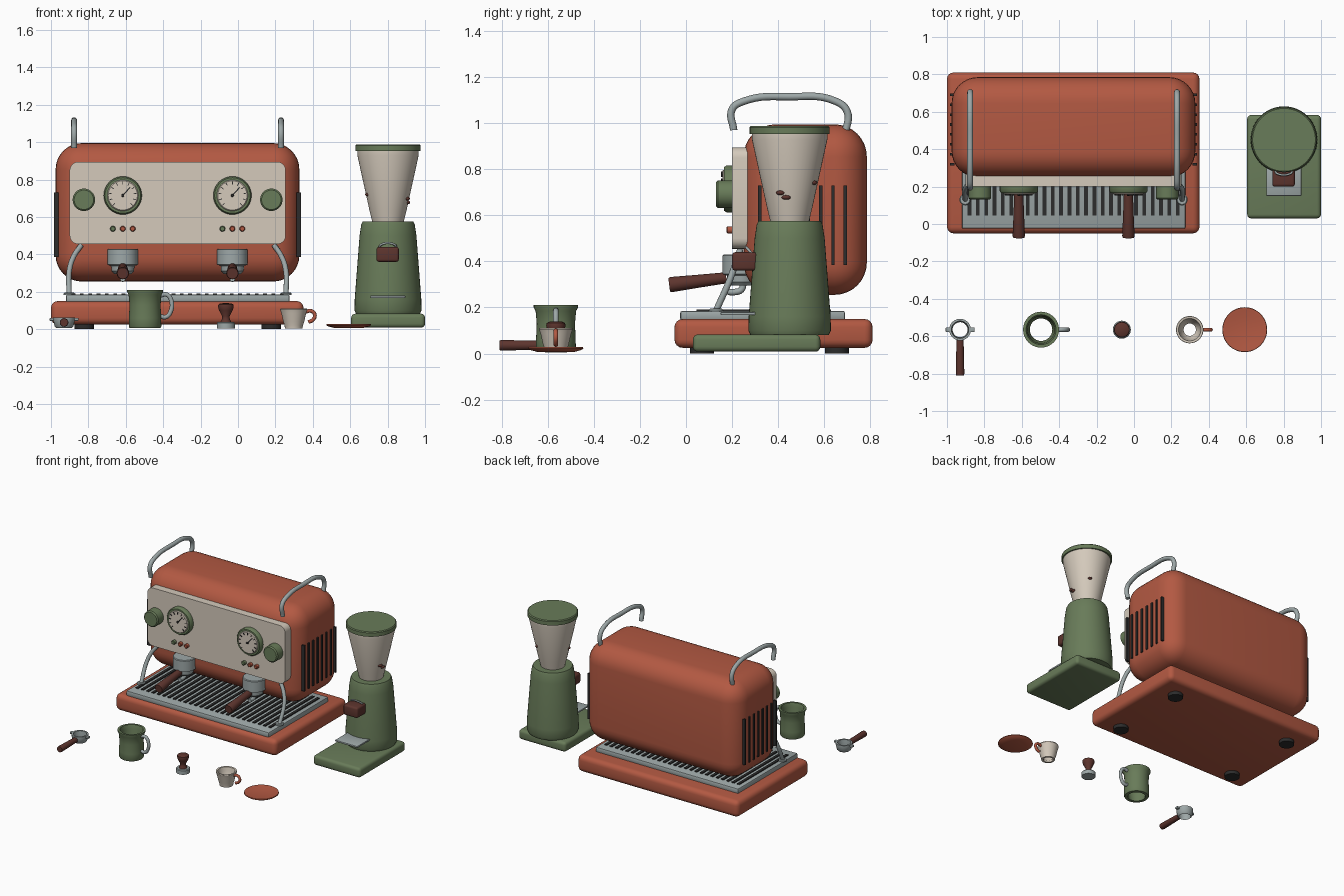
import bpy, bmesh, math
from mathutils import Matrix, Vector

if "Cube" in bpy.data.objects:
    bpy.data.objects.remove(bpy.data.objects["Cube"])


def mat(name, c):
    m = bpy.data.materials.new(name)
    m.diffuse_color = (*c, 1)
    m.use_nodes = True
    m.node_tree.nodes["Principled BSDF"].inputs["Base Color"].default_value = m.diffuse_color
    return m


RED = mat("red", (0.45, 0.10, 0.055))
GREEN = mat("green", (0.14, 0.2, 0.1))
CREAM = mat("cream", (0.66, 0.59, 0.5))
BROWN = mat("brown", (0.11, 0.035, 0.027))
DARK = mat("dark", (0.025, 0.025, 0.025))
STEEL = mat("steel", (0.34, 0.39, 0.39))


def smooth(ob, angle=35):
    bpy.ops.object.select_all(action='DESELECT')
    ob.select_set(True)
    bpy.context.view_layer.objects.active = ob
    bpy.ops.object.shade_smooth_by_angle(angle=math.radians(angle))


def finish(bm, name, m):
    bmesh.ops.recalc_face_normals(bm, faces=bm.faces)
    me = bpy.data.meshes.new(name)
    bm.to_mesh(me)
    bm.free()
    me.materials.append(m)
    ob = bpy.data.objects.new(name, me)
    bpy.context.collection.objects.link(ob)
    smooth(ob)
    return ob


def box(name, lo, hi, m, r=0, seg=4, axis=None, rot=None):
    """Box between two corners, bevelled on all edges or only those along one axis."""
    lo, hi = Vector(lo), Vector(hi)
    bm = bmesh.new()
    bmesh.ops.create_cube(bm, size=1)
    bmesh.ops.scale(bm, vec=hi - lo, verts=bm.verts)
    if r:
        edges = [e for e in bm.edges if axis is None
                 or abs((e.verts[0].co - e.verts[1].co).normalized()[axis]) > 0.9]
        bmesh.ops.bevel(bm, geom=edges, offset=r, segments=seg, profile=0.5, affect='EDGES')
    ob_m = Matrix.Translation((lo + hi) / 2)
    if rot is not None:
        ob_m = ob_m @ Matrix.Rotation(rot, 4, 'Y')
    bm.transform(ob_m)
    return finish(bm, name, m)


def lathe(name, prof, loc, m, tilt=0, n=40):
    """Spin (radius, height) points round z, then tilt about x (90 degrees faces the front)."""
    bm = bmesh.new()
    rings = [[bm.verts.new((r * math.cos(2 * math.pi * i / n), r * math.sin(2 * math.pi * i / n), z))
              for i in range(n)] for r, z in prof]
    for a, b in zip(rings, rings[1:]):
        for i in range(n):
            j = (i + 1) % n
            bm.faces.new((a[i], a[j], b[j], b[i]))
    bmesh.ops.remove_doubles(bm, verts=bm.verts, dist=1e-5)
    bm.transform(Matrix.Translation(loc) @ Matrix.Rotation(math.radians(tilt), 4, 'X'))
    return finish(bm, name, m)


def disc(name, r, h, loc, m, tilt=0, c=0.005, n=40):
    return lathe(name, [(0, 0), (r, 0), (r, h - c), (r - c, h), (0, h)], loc, m, tilt, n)


def tube(name, pts, r, m):
    cu = bpy.data.curves.new(name, 'CURVE')
    cu.dimensions = '3D'
    cu.bevel_depth, cu.bevel_resolution, cu.resolution_u = r, 4, 8
    cu.use_fill_caps = True
    sp = cu.splines.new('BEZIER')
    sp.bezier_points.add(len(pts) - 1)
    for bp, p in zip(sp.bezier_points, pts):
        bp.co = p
        bp.handle_left_type = bp.handle_right_type = 'AUTO'
    cu.materials.append(m)
    ob = bpy.data.objects.new(name, cu)
    bpy.context.collection.objects.link(ob)
    bpy.ops.object.select_all(action='DESELECT')
    ob.select_set(True)
    bpy.context.view_layer.objects.active = ob
    bpy.ops.object.convert(target='MESH')
    smooth(bpy.context.object, 50)


CX = -0.323  # machine centre line

# Machine base, feet, drip tray
box("machine_base", (-1, -0.05, 0.025), (0.35, 0.81, 0.15), RED, 0.035)
for sx in (-1, 1):
    for y in (0.07, 0.655):
        disc("foot", 0.052, 0.035, (CX + sx * 0.5, y, 0), DARK)
box("drip_tray", (-0.92, -0.025, 0.145), (0.275, 0.69, 0.185), STEEL, 0.008, 2)
for i in range(26):
    x = CX + (i - 12.5) * 0.0445
    box("tray_slot", (x - 0.01, 0.045, 0.18), (x + 0.01, 0.63, 0.192), DARK)

# Machine body, side vents, front panel
box("machine_body", (-0.975, 0.25, 0.255), (0.328, 0.785, 0.995), RED, 0.14, 8)
for sx in (-1, 1):
    for i in range(8):
        x, y = CX + sx * 0.648, 0.32 + i * 0.053
        box("side_vent", (x - 0.012, y - 0.007, 0.385), (x + 0.012, y + 0.007, 0.73), DARK)
box("front_panel", (-0.9, 0.2, 0.455), (0.255, 0.27, 0.895), CREAM, 0.045, 5, axis=1)

for sx in (-1, 1):
    # Top rails and front struts
    x = CX + sx * 0.553
    tube("top_rail", [(x, 0.207, 0.97), (x, 0.2, 1.06), (x, 0.25, 1.095), (x, 0.45, 1.115),
                      (x, 0.65, 1.095), (x, 0.7, 1.05), (x, 0.69, 0.95)], 0.016, STEEL)
    tube("front_strut", [(CX + sx * 0.515, 0.235, 0.45), (CX + sx * 0.555, 0.215, 0.39),
                         (CX + sx * 0.578, 0.19, 0.32), (CX + sx * 0.58, 0.13, 0.185)], 0.014, STEEL)
    disc("strut_flange", 0.03, 0.012, (CX + sx * 0.58, 0.13, 0.183), STEEL, n=24)

    # Knobs
    disc("knob", 0.06, 0.07, (CX + sx * 0.501, 0.2, 0.692), GREEN, 90, 0.008)

    # Gauges with ticks and needle
    gx, gz = CX + sx * 0.293, 0.715
    lathe("gauge_ring", [(0.082, 0), (0.102, 0), (0.102, 0.024), (0.095, 0.034), (0.082, 0.034),
                         (0.082, 0)], (gx, 0.2, gz), GREEN, 90)
    disc("gauge_face", 0.083, 0.042, (gx, 0.2, gz), CREAM, 90)
    for k in range(11):
        a = math.radians(-135 + 27 * k)
        c = Vector((gx + 0.067 * math.sin(a), 0.156, gz + 0.067 * math.cos(a)))
        h = Vector((0.002, 0.003, 0.008))
        box("gauge_tick", c - h, c + h, DARK, rot=a)
    c, h = Vector((gx + 0.018, 0.155, gz + 0.02)), Vector((0.003, 0.003, 0.032))
    box("gauge_needle", c - h, c + h, DARK, rot=math.radians(42))
    disc("gauge_hub", 0.008, 0.008, (gx, 0.158, gz), DARK, 90, 0.002, 16)

    # Buttons
    for k, m in ((-1, GREEN), (0, RED), (1, RED)):
        disc("button", 0.015, 0.024, (gx + k * 0.053, 0.2, 0.537), m, 90, 0.004, 20)

    # Brew group, filter holder, handle, spout
    lathe("brew_group", [(0, 0.43), (0.076, 0.43), (0.081, 0.425), (0.081, 0.345), (0.062, 0.338),
                         (0.06, 0.31), (0.045, 0.295), (0, 0.295)], (gx, 0.24, 0), STEEL)
    lathe("brew_handle", [(0, 0), (0.024, 0), (0.028, 0.12), (0.033, 0.24), (0.03, 0.25), (0, 0.25)],
          (gx, 0.175, 0.329), BROWN, 97, 24)
    tube("brew_spout", [(gx, 0.25, 0.305), (gx, 0.24, 0.277), (gx, 0.21, 0.267), (gx, 0.18, 0.268)],
         0.014, STEEL)

# Grinder
GX, GY = 0.802, 0.45
box("grinder_base", (0.605, 0.03, 0.008), (1.0, 0.583, 0.083), GREEN, 0.022)
lathe("grinder_body", [(0, 0.08), (0.17, 0.08), (0.179, 0.1), (0.178, 0.16), (0.152, 0.5),
                       (0.143, 0.56), (0.136, 0.575), (0, 0.575)], (GX, GY, 0), GREEN, n=48)
lathe("hopper", [(0, 0.565), (0.082, 0.565), (0.1, 0.64), (0.164, 0.93), (0.164, 0.957), (0, 0.957)],
      (GX, GY, 0), CREAM, n=48)
disc("hopper_lid", 0.174, 0.035, (GX, GY, 0.953), GREEN, c=0.006, n=48)
box("grinder_chute", (0.74, 0.2, 0.36), (0.86, 0.31, 0.44), BROWN, 0.014, 3)
tube("chute_collar", [(0.755, 0.29, 0.43), (0.765, 0.27, 0.452), (0.837, 0.27, 0.452),
                      (0.847, 0.29, 0.43)], 0.006, STEEL)
box("grinder_shelf", (0.708, 0.15, 0.167), (0.895, 0.31, 0.18), STEEL, 0.004, 2)
for x, y, z in ((0.905, 0.41, 0.698), (0.907, 0.435, 0.678), (0.86, 0.55, 0.742), (0.694, 0.42, 0.72)):
    bm = bmesh.new()
    bmesh.ops.create_uvsphere(bm, u_segments=16, v_segments=10, radius=1)
    bmesh.ops.scale(bm, vec=(0.014, 0.02, 0.01), verts=bm.verts)
    bmesh.ops.translate(bm, vec=(x, y, z), verts=bm.verts)
    finish(bm, "bean", BROWN)

PY = -0.565  # row of accessories

# Loose filter holder
px = -0.93
lathe("loose_filter", [(0.042, 0.006), (0.05, 0.014), (0.058, 0.05), (0.058, 0.063), (0.046, 0.063),
                       (0.046, 0.05), (0.04, 0.018), (0.042, 0.006)], (px, PY, 0), STEEL)
for sx in (-1, 1):
    x = px + sx * 0.065
    box("filter_lug", (x - 0.012, PY - 0.012, 0.045), (x + 0.012, PY + 0.012, 0.06), STEEL, 0.003, 2)
lathe("loose_handle", [(0, 0), (0.019, 0), (0.023, 0.18), (0.021, 0.19), (0, 0.19)],
      (px, PY - 0.055, 0.036), BROWN, 90, 24)

# Milk jug
px = -0.497
lathe("milk_jug", [(0.06, 0.006), (0.082, 0.006), (0.087, 0.015), (0.086, 0.06), (0.083, 0.13),
                   (0.088, 0.185), (0.096, 0.2), (0.096, 0.21), (0.08, 0.21), (0.072, 0.18),
                   (0.07, 0.06), (0.06, 0.02), (0.06, 0.006)], (px, PY, 0), GREEN)
tube("jug_handle", [(px + 0.08, PY, 0.18), (px + 0.115, PY, 0.185), (px + 0.138, PY, 0.16),
                    (px + 0.135, PY, 0.09), (px + 0.11, PY, 0.065), (px + 0.08, PY, 0.07)], 0.012, STEEL)

# Tamper
px = -0.065
disc("tamper_base", 0.048, 0.034, (px, PY, 0.004), STEEL)
lathe("tamper_handle", [(0, 0.035), (0.03, 0.035), (0.021, 0.055), (0.02, 0.07), (0.036, 0.1),
                        (0.042, 0.12), (0.04, 0.132), (0.03, 0.138), (0, 0.14)], (px, PY, 0), BROWN)

# Cup and saucer
px = 0.298
lathe("cup", [(0.033, 0.004), (0.047, 0.004), (0.049, 0.02), (0.056, 0.04), (0.066, 0.085),
              (0.073, 0.105), (0.071, 0.112), (0.06, 0.11), (0.055, 0.085), (0.045, 0.035),
              (0.033, 0.018), (0.033, 0.004)], (px, PY, 0), CREAM)
tube("cup_handle", [(px + 0.06, PY, 0.092), (px + 0.095, PY, 0.097), (px + 0.113, PY, 0.075),
                    (px + 0.1, PY, 0.048), (px + 0.078, PY, 0.038)], 0.01, RED)
lathe("saucer", [(0, 0.006), (0.075, 0.006), (0.11, 0.015), (0.12, 0.022), (0.118, 0.028),
                 (0.105, 0.027), (0.07, 0.02), (0, 0.02)], (0.592, PY, 0), RED, n=48)
